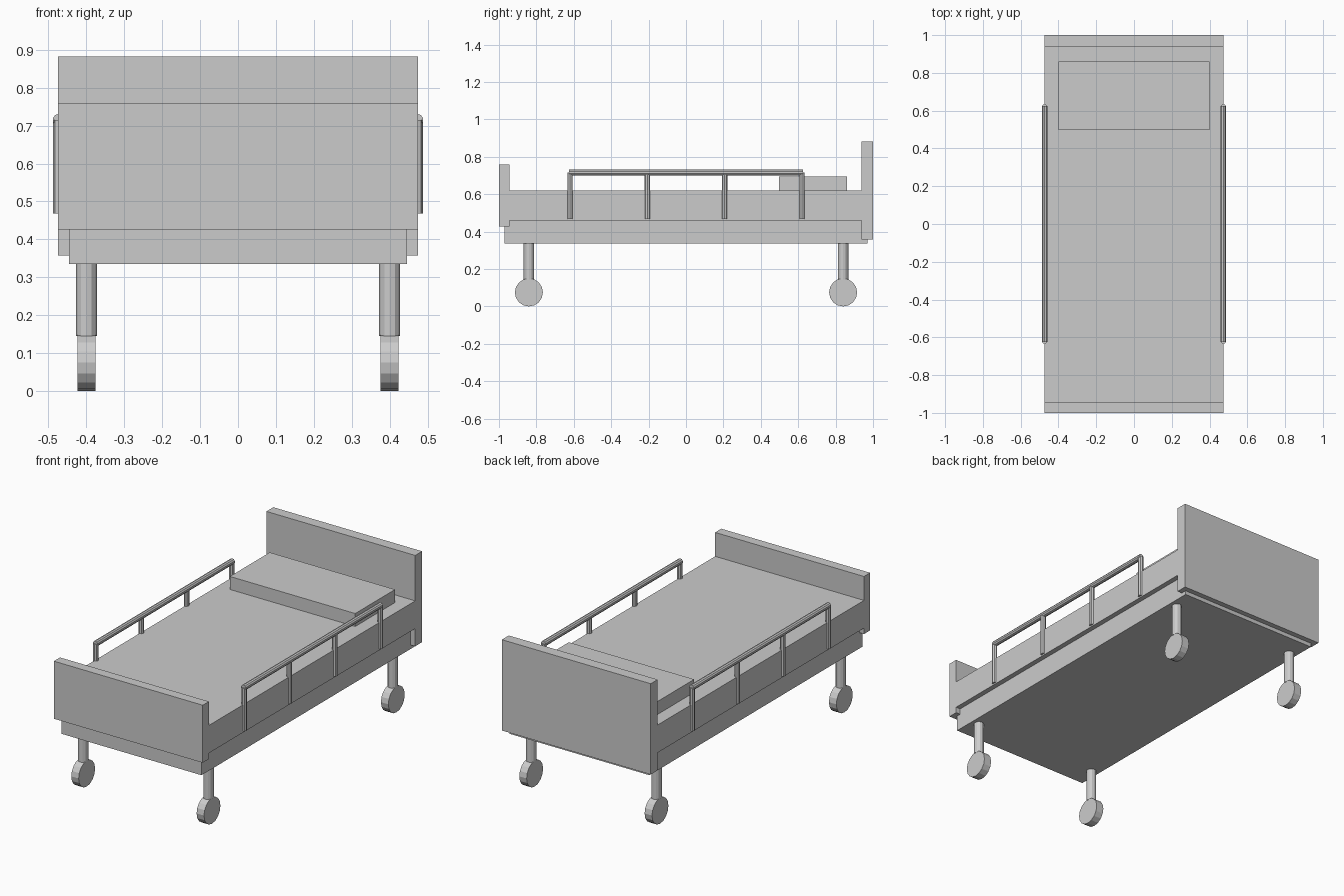
import bpy
from math import pi

if "Cube" in bpy.data.objects:
    bpy.data.objects.remove(bpy.data.objects["Cube"])


def box(name, x, y, z):
    """Box from (min, max) ranges on each axis."""
    size = [b - a for a, b in (x, y, z)]
    centre = [(a + b) / 2 for a, b in (x, y, z)]
    bpy.ops.mesh.primitive_cube_add(size=1, location=centre)
    ob = bpy.context.object
    ob.name = name
    ob.scale = size
    bpy.ops.object.transform_apply(location=False, rotation=False, scale=True)
    return ob


def rod(name, centre, radius, length, sides, rot=(0, 0, 0)):
    bpy.ops.mesh.primitive_cylinder_add(vertices=sides, radius=radius, depth=length,
                                        location=centre, rotation=rot)
    ob = bpy.context.object
    ob.name = name
    return ob


W = 0.475

# Bed base, mattress, pillow
box("bed_frame", (-0.446, 0.446), (-0.97, 0.97), (0.335, 0.46))
box("mattress", (-W, W), (-0.944, 0.937), (0.46, 0.62))
box("pillow", (-0.4, 0.4), (0.497, 0.86), (0.62, 0.695))

# End boards
box("headboard", (-W, W), (0.937, 1.0), (0.358, 0.882))
box("footboard", (-W, W), (-1.0, -0.944), (0.426, 0.758))

for sx, side in ((-1, "left"), (1, "right")):
    # Side rail: horizontal bar on four posts
    rail_x = sx * 0.473
    rod(f"{side}_rail_bar", (rail_x, 0, 0.715), 0.016, 1.25, 10, (pi / 2, 0, 0))
    for i in range(4):
        y = -0.62 + i * 1.24 / 3
        rod(f"{side}_rail_post_{i + 1}", (rail_x, y, 0.5915), 0.0145, 0.247, 8)

    # Legs and caster wheels
    for sy, end in ((-1, "front"), (1, "back")):
        rod(f"{end}_{side}_leg", (sx * 0.4, sy * 0.84, 0.24), 0.0275, 0.19, 12)
        rod(f"{end}_{side}_wheel", (sx * 0.4, sy * 0.84, 0.075), 0.075, 0.047, 16,
            (0, pi / 2, 0))
